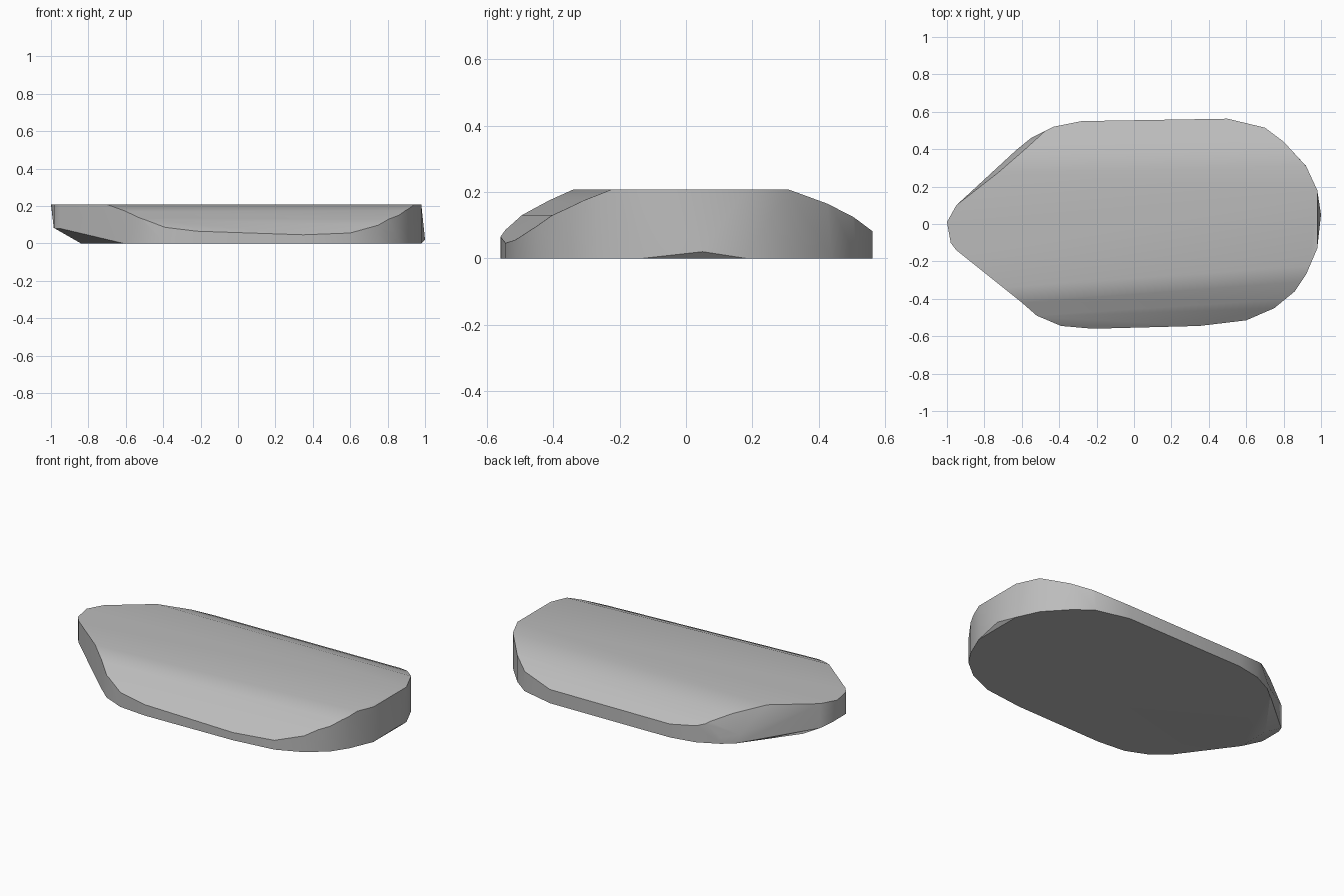
import bpy, bmesh, math
from mathutils import Vector

default_cube = bpy.data.objects.get("Cube")
if default_cube:
    bpy.data.objects.remove(default_cube)

HEIGHT = 0.208
CENTRE = Vector((0, 0, HEIGHT / 2))

# Plan outline, counter-clockwise from the front right
OUTLINE = [(0.35, -0.545), (0.6, -0.515), (0.75, -0.45), (0.86, -0.36),
           (0.92, -0.27), (0.98, -0.13), (1.0, 0.05), (0.98, 0.18),
           (0.92, 0.31), (0.8, 0.44), (0.7, 0.515), (0.5, 0.563),
           (-0.28, 0.55), (-0.43, 0.52), (-0.55, 0.46), (-0.63, 0.395),
           (-0.95, 0.1), (-1.0, 0.01), (-0.98, -0.1), (-0.95, -0.14),
           (-0.6, -0.42), (-0.52, -0.49), (-0.39, -0.545), (-0.22, -0.56)]

# Rounded shoulders as (y, z), from the top edge down to the rim
FRONT_SHOULDER = [(-0.29, HEIGHT), (-0.37, 0.175), (-0.46, 0.13), (-0.525, 0.08)]
BACK_SHOULDER = [(0.29, HEIGHT), (0.41, 0.165), (0.49, 0.125), (0.555, 0.08)]


def make_material(name, colour):
    mat = bpy.data.materials.new(name)
    mat.use_nodes = True
    mat.diffuse_color = colour
    mat.node_tree.nodes["Principled BSDF"].inputs["Base Color"].default_value = colour
    return mat


def slice_off(bm, a, b, c):
    """Remove everything beyond the plane through three points and cap the cut."""
    a, b, c = Vector(a), Vector(b), Vector(c)
    normal = (b - a).cross(c - a).normalized()
    if normal.dot(CENTRE - a) > 0:
        normal.negate()
    geometry = bm.verts[:] + bm.edges[:] + bm.faces[:]
    cut = bmesh.ops.bisect_plane(bm, geom=geometry, dist=1e-5, plane_co=a,
                                 plane_no=normal, clear_outer=True)
    edges = [e for e in cut["geom_cut"] if isinstance(e, bmesh.types.BMEdge)]
    bmesh.ops.holes_fill(bm, edges=edges, sides=0)


def cut_shoulder(bm, profile, skew):
    """Slice each shoulder facet along a direction slightly turned from x."""
    for (y0, z0), (y1, z1) in zip(profile, profile[1:]):
        slice_off(bm, (0, y0, z0), (0, y1, z1), (1, y0 + skew, z0))


# Slab extruded from the outline
bm = bmesh.new()
base = bm.faces.new([bm.verts.new((x, y, 0)) for x, y in OUTLINE])
top = bmesh.ops.extrude_face_region(bm, geom=[base], use_keep_orig=True)
bmesh.ops.translate(bm, vec=(0, 0, HEIGHT),
                    verts=[v for v in top["geom"] if isinstance(v, bmesh.types.BMVert)])
bmesh.ops.recalc_face_normals(bm, faces=bm.faces[:])

# Shoulders along both long sides
cut_shoulder(bm, FRONT_SHOULDER, 0.07)
cut_shoulder(bm, BACK_SHOULDER, 0.02)

# Undercuts below the pointed end
for side in (-1, 1):
    slice_off(bm, (-0.62, 0.4 * side, 0), (-0.84, 0.1 * side, 0), (-0.98, 0.1 * side, 0.08))
slice_off(bm, (-0.84, -0.1, 0), (-0.84, 0.1, 0), (-0.98, 0, 0.08))

# Leaning walls at the pointed end
slice_off(bm, (-1, 0, HEIGHT), (-0.985, 0, 0.08), (-0.985, 0.1, 0.08))
slice_off(bm, (-0.95, 0.1, HEIGHT), (-0.7, 0.295, HEIGHT), (-0.63, 0.395, 0.05))

# Leaning wall and small lower bevel at the blunt end
slice_off(bm, (1, 0.05, 0.02), (0.98, -0.15, HEIGHT), (0.98, 0.15, HEIGHT))
slice_off(bm, (0.98, -0.14, 0), (0.98, 0.16, 0), (1, 0.05, 0.02))

bmesh.ops.remove_doubles(bm, verts=bm.verts[:], dist=0.002)
bmesh.ops.recalc_face_normals(bm, faces=bm.faces[:])
mesh = bpy.data.meshes.new("slab")
bm.to_mesh(mesh)
bm.free()

slab = bpy.data.objects.new("slab", mesh)
bpy.context.collection.objects.link(slab)
mesh.materials.append(make_material("grey", (0.5, 0.5, 0.5, 1)))

bpy.ops.object.select_all(action="DESELECT")
slab.select_set(True)
bpy.context.view_layer.objects.active = slab
bpy.ops.object.shade_smooth_by_angle(angle=math.radians(32))
